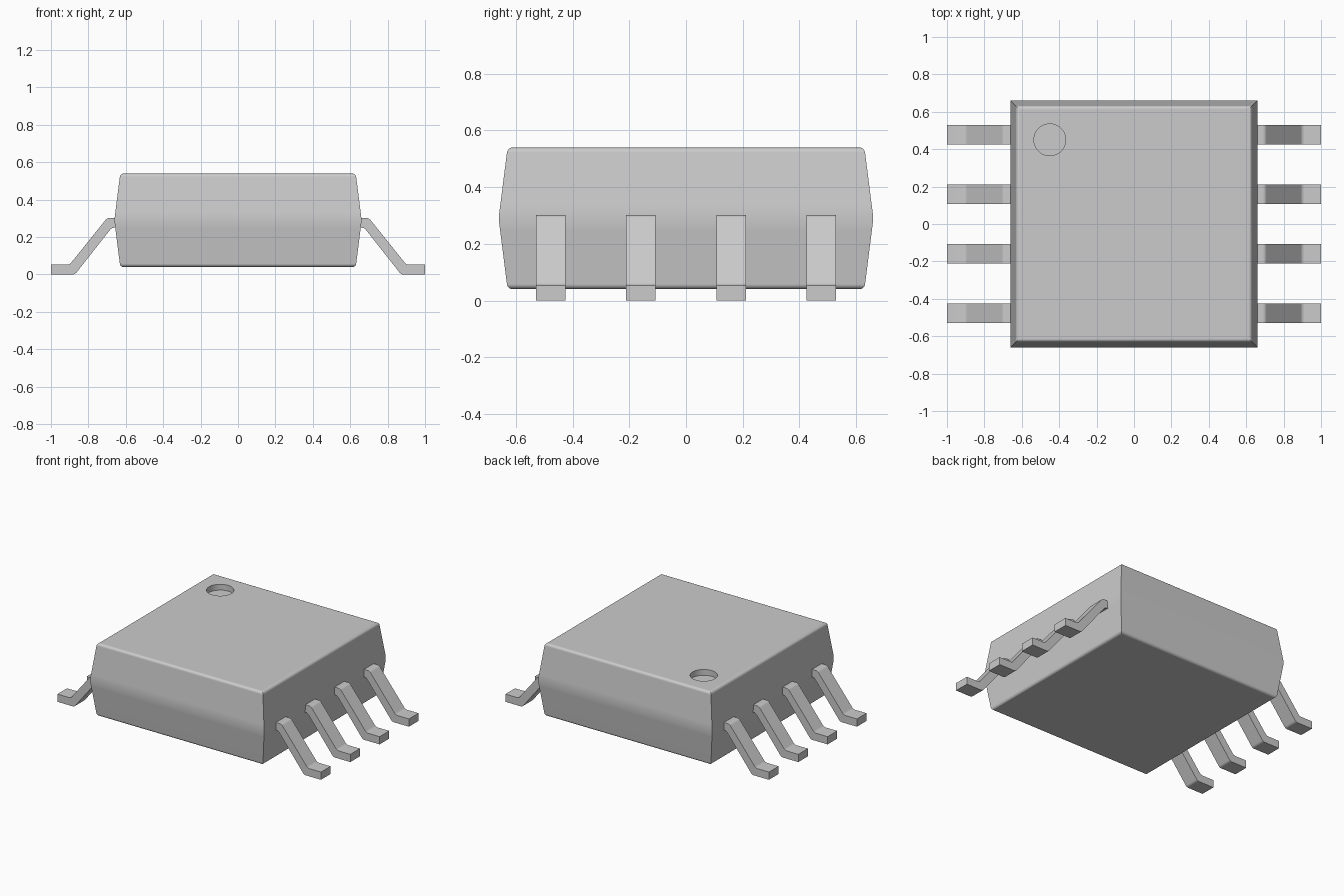
import bpy, bmesh
from math import radians, sin, cos

cube = bpy.data.objects.get("Cube")
if cube:
    bpy.data.objects.remove(cube, do_unlink=True)

grey = bpy.data.materials.new("plain grey")
grey.use_nodes = True
colour = (0.6, 0.6, 0.6, 1)
grey.diffuse_color = colour
grey.node_tree.nodes["Principled BSDF"].inputs["Base Color"].default_value = colour


def finish(bm, name):
    bmesh.ops.recalc_face_normals(bm, faces=bm.faces)
    mesh = bpy.data.meshes.new(name)
    bm.to_mesh(mesh)
    bm.free()
    mesh.materials.append(grey)
    obj = bpy.data.objects.new(name, mesh)
    bpy.context.collection.objects.link(obj)
    return obj


def smooth(obj):
    bpy.ops.object.select_all(action="DESELECT")
    obj.select_set(True)
    bpy.context.view_layer.objects.active = obj
    bpy.ops.object.shade_smooth_by_angle(angle=radians(30))
    obj.modifiers.new("weighted normals", "WEIGHTED_NORMAL").keep_sharp = True


# Body: square rings stacked along a profile mirrored about the seam
MID = 0.29
upper = [(0.659, 0.018), (0.656, 0.042)]
for i in range(6):
    a = radians(8 + 82 * i / 5)
    upper.append((0.612 + 0.02 * cos(a), 0.23 + 0.02 * sin(a)))
profile = [(r, MID - h) for r, h in reversed(upper)] + [(r, MID + h) for r, h in upper]

bm = bmesh.new()
corners = [(-1, -1), (1, -1), (1, 1), (-1, 1)]
rings = [[bm.verts.new((r * x, r * y, z)) for x, y in corners] for r, z in profile]
for low, high in zip(rings, rings[1:]):
    for i in range(4):
        j = (i + 1) % 4
        bm.faces.new((low[i], low[j], high[j], high[i]))
bm.faces.new(rings[0])
bm.faces.new(rings[-1])
body = finish(bm, "body")

# Round pin-one dimple cut into the top
bm = bmesh.new()
bmesh.ops.create_cone(bm, cap_ends=True, segments=48, radius1=0.085, radius2=0.085, depth=0.08)
bmesh.ops.translate(bm, verts=bm.verts, vec=(-0.45, 0.45, 0.54))
cutter = finish(bm, "dimple_cutter")
cutter.hide_render = True
cutter.hide_set(True)
cut = body.modifiers.new("dimple", "BOOLEAN")
cut.operation = "DIFFERENCE"
cut.solver = "EXACT"
cut.object = cutter

# Apply the cut so its rim is sharpened with the rest
depsgraph = bpy.context.evaluated_depsgraph_get()
cut_mesh = bpy.data.meshes.new_from_object(body.evaluated_get(depsgraph))
body.modifiers.clear()
body.data = cut_mesh
bpy.data.objects.remove(cutter, do_unlink=True)
smooth(body)

# Gull-wing leads: bent strip profile extruded across the lead width
LEAD = [(0.64, 0.25), (0.675, 0.25), (0.872, 0), (1, 0),
        (1, 0.053), (0.9, 0.053), (0.7, 0.302), (0.64, 0.302)]
BENDS = (1, 2, 5, 6)


def lead(name, side, y):
    bm = bmesh.new()
    face = bm.faces.new([bm.verts.new((side * x, y - 0.052, z)) for x, z in LEAD])
    ext = bmesh.ops.extrude_face_region(bm, geom=[face])
    far = [v for v in ext["geom"] if isinstance(v, bmesh.types.BMVert)]
    bmesh.ops.translate(bm, verts=far, vec=(0, 0.104, 0))
    bm.verts.ensure_lookup_table()
    near_bends = {bm.verts[i] for i in BENDS}
    folds = [e for e in bm.edges if near_bends & set(e.verts)
             and abs(e.verts[0].co.y - e.verts[1].co.y) > 0.1]
    bmesh.ops.bevel(bm, geom=folds, offset=0.012, segments=3, profile=0.5, affect="EDGES")
    smooth(finish(bm, name))


for side, label in ((1, "left"), (-1, "right")):
    for i in range(4):
        lead(f"{label}_lead_{i + 1}", side, -0.477 + 0.318 * i)
